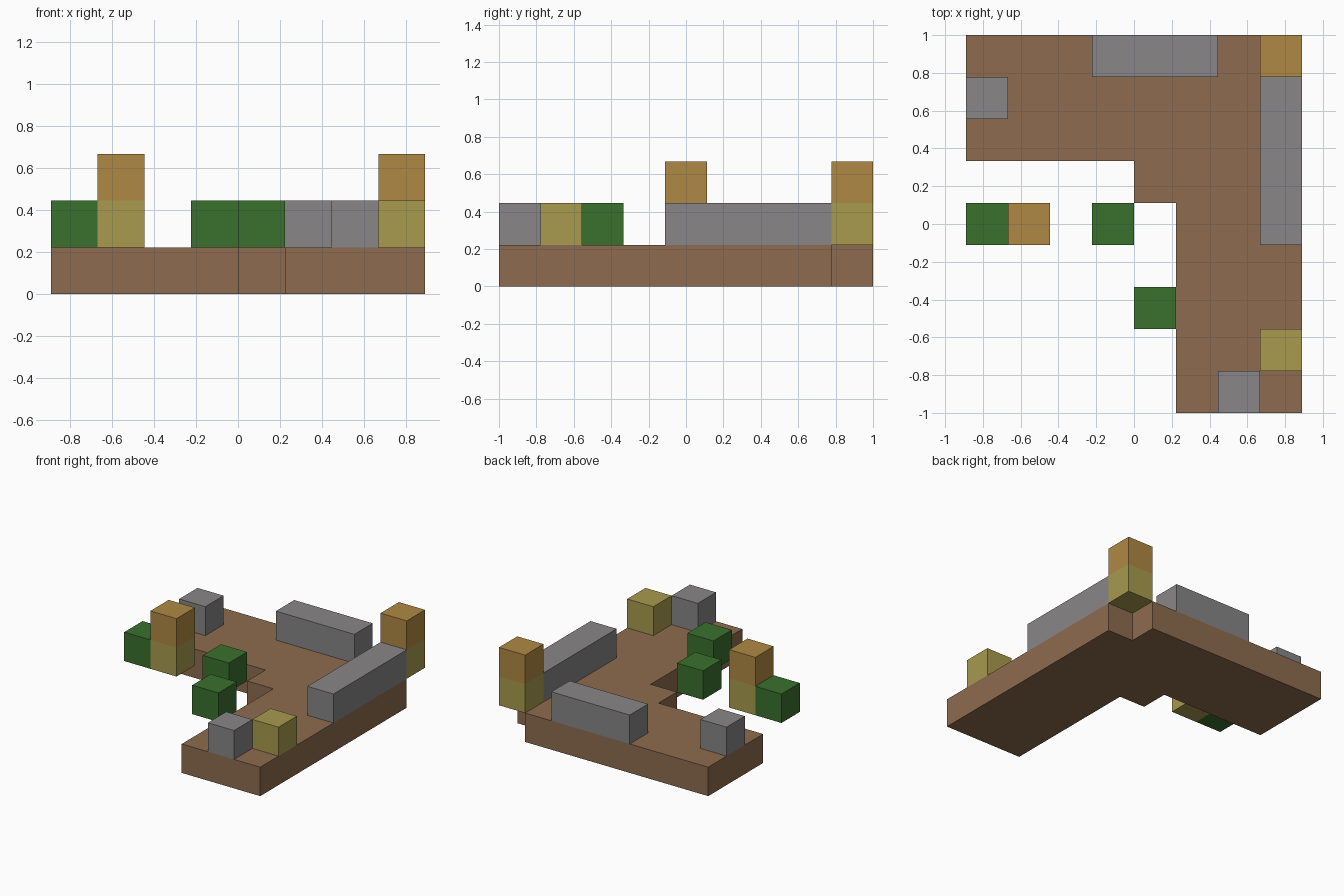
import bpy
import bmesh

U = 2 / 9  # side of one block

cube = bpy.data.objects.get("Cube")
if cube:
    bpy.data.objects.remove(cube, do_unlink=True)


def linear(c):
    c /= 255
    return c / 12.92 if c <= 0.04045 else ((c + 0.055) / 1.055) ** 2.4


def material(name, *rgb):
    m = bpy.data.materials.new(name)
    colour = [linear(c) for c in rgb] + [1]
    m.diffuse_color = colour
    m.use_nodes = True
    bsdf = next(n for n in m.node_tree.nodes if n.type == "BSDF_PRINCIPLED")
    bsdf.inputs["Base Color"].default_value = colour
    return m


earth = material("earth brown", 141, 107, 78)
stone = material("stone grey", 136, 134, 135)
leaf = material("leaf green", 58, 112, 45)
straw = material("straw olive", 168, 154, 78)
wood = material("warm wood", 175, 137, 68)


def prism(name, outline, level, mat):
    """Extrude an outline, in block units, up by one block."""
    bm = bmesh.new()
    base = bm.faces.new([bm.verts.new((x * U, y * U, level * U)) for x, y in outline])
    top = bmesh.ops.extrude_face_region(bm, geom=[base])["geom"]
    bmesh.ops.translate(bm, vec=(0, 0, U),
                        verts=[v for v in top if isinstance(v, bmesh.types.BMVert)])
    bmesh.ops.recalc_face_normals(bm, faces=bm.faces)
    mesh = bpy.data.meshes.new(name)
    bm.to_mesh(mesh)
    bm.free()
    mesh.materials.append(mat)
    obj = bpy.data.objects.new(name, mesh)
    bpy.context.collection.objects.link(obj)


def block(name, x, y, mat, level=1, width=1, depth=1):
    """Box with its front right corner at x, y."""
    prism(name, [(x, y), (x + width, y), (x + width, y + depth), (x, y + depth)], level, mat)


# L-shaped ground with a stepped inner corner and a notched outer corner
prism("ground", [(-4, 1.5), (0, 1.5), (0, 0.5), (1, 0.5), (1, -4.5), (4, -4.5),
                 (4, 3.5), (3, 3.5), (3, 4.5), (-4, 4.5)], 0, earth)

# Stone walls and single stones
block("back_wall", -1, 3.5, stone, width=3)
block("left_wall", 3, -0.5, stone, depth=4)
block("right_stone", -4, 2.5, stone)
block("front_stone", 2, -4.5, stone)

# Two-block posts
for name, x, y in (("corner_post", 3, 3.5), ("free_post", -3, -0.5)):
    block(name + "_lower", x, y, straw)
    block(name + "_upper", x, y, wood, level=2)
block("straw_block", 3, -3.5, straw)

# Floating green blocks
for name, x, y in (("outer", -4, -0.5), ("middle", -1, -0.5), ("front", 0, -2.5)):
    block(name + "_green_block", x, y, leaf)
